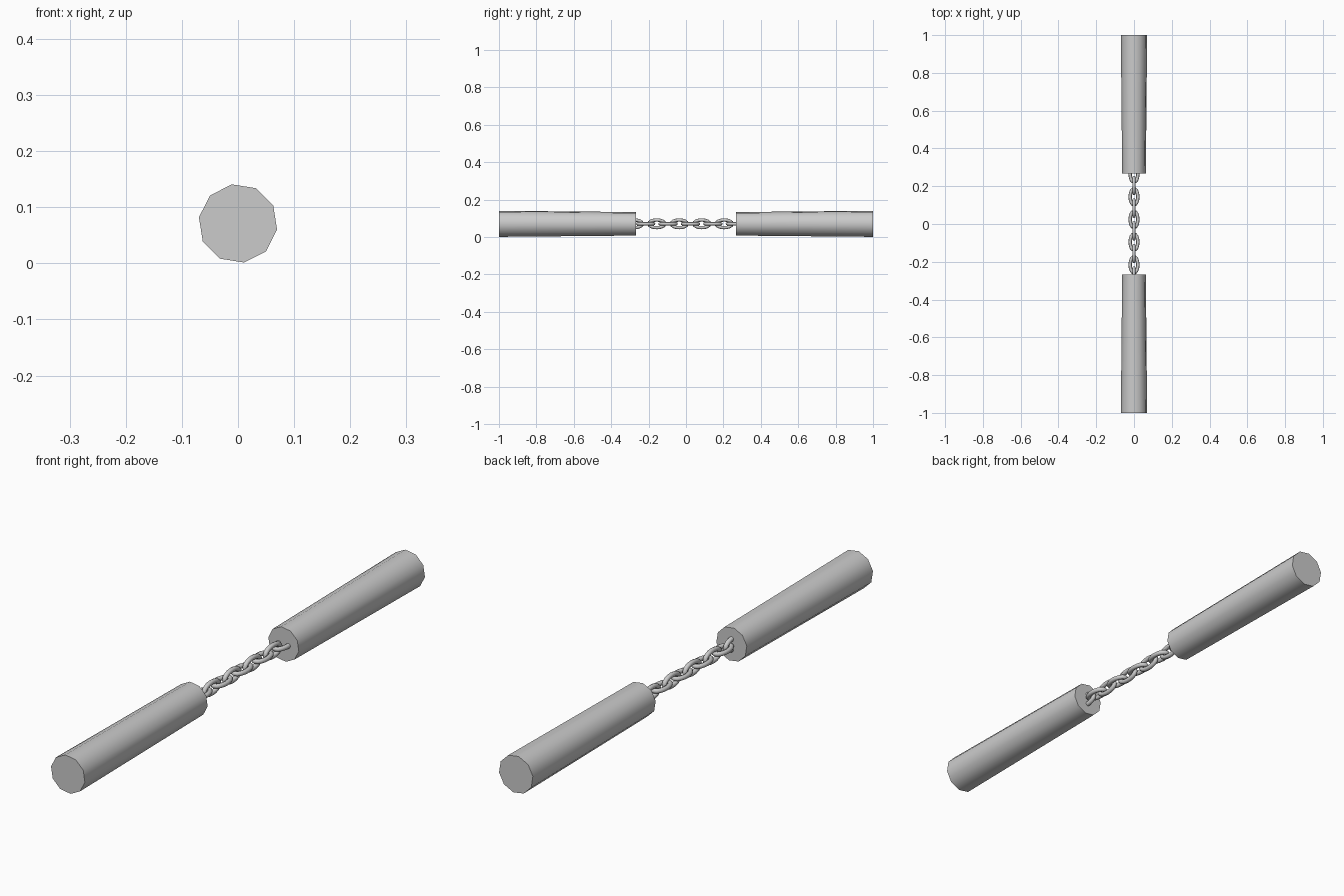
import bpy
import bmesh
import math

if "Cube" in bpy.data.objects:
    bpy.data.objects.remove(bpy.data.objects["Cube"], do_unlink=True)

AXIS_Z = 0.071          # height of the common centre line


def make_material(name, colour):
    mat = bpy.data.materials.new(name)
    mat.use_nodes = True
    mat.diffuse_color = colour
    mat.node_tree.nodes["Principled BSDF"].inputs["Base Color"].default_value = colour
    return mat


grey = make_material("plain grey", (0.6, 0.6, 0.6, 1))


def make_object(name, bm, angle):
    bmesh.ops.recalc_face_normals(bm, faces=bm.faces)
    mesh = bpy.data.meshes.new(name)
    bm.to_mesh(mesh)
    bm.free()
    mesh.materials.append(grey)
    obj = bpy.data.objects.new(name, mesh)
    bpy.context.collection.objects.link(obj)
    bpy.ops.object.select_all(action='DESELECT')
    obj.select_set(True)
    bpy.context.view_layer.objects.active = obj
    bpy.ops.object.shade_smooth_by_angle(angle=math.radians(angle))
    return obj


# Ten-sided handle, slightly thinner at the chain end
def handle(name, side):
    bm = bmesh.new()
    rings = []
    for y, r in ((0.268, 0.0635), (1.0, 0.0705)):
        ring = []
        for k in range(10):
            a = math.radians(27 + 36 * k)
            ring.append(bm.verts.new((r * math.cos(a), side * y, AXIS_Z + r * math.sin(a))))
        rings.append(ring)
        bm.faces.new(ring)
    for k in range(10):
        n = (k + 1) % 10
        bm.faces.new((rings[0][k], rings[0][n], rings[1][n], rings[1][k]))
    return make_object(name, bm, 50)


# Oval chain link: a round tube swept along an ellipse
def link(name, y, upright, half_len=0.043, half_wid=0.0205, tube=0.0088, steps=16, sides=8):
    bm = bmesh.new()
    rings = []
    for i in range(steps):
        t = 2 * math.pi * i / steps
        cu, cv = half_len * math.cos(t), half_wid * math.sin(t)
        nu, nv = half_wid * math.cos(t), half_len * math.sin(t)
        length = math.hypot(nu, nv)
        nu, nv = nu / length, nv / length
        ring = []
        for j in range(sides):
            s = 2 * math.pi * j / sides
            out, up = tube * math.cos(s), tube * math.sin(s)
            u, v = cu + nu * out, cv + nv * out
            x, z = (up, v) if upright else (v, up)
            ring.append(bm.verts.new((x, y + u, AXIS_Z + z)))
        rings.append(ring)
    for i in range(steps):
        a, b = rings[i], rings[(i + 1) % steps]
        for j in range(sides):
            n = (j + 1) % sides
            bm.faces.new((a[j], b[j], b[n], a[n]))
    return make_object(name, bm, 60)


handle("front_handle", -1)
handle("back_handle", 1)

# Links alternate between upright and flat; the end ones sink into the handles
for k in range(10):
    link(f"chain_link_{k + 1}", -0.276 + 0.06 * k, upright=(k % 2 == 0))
